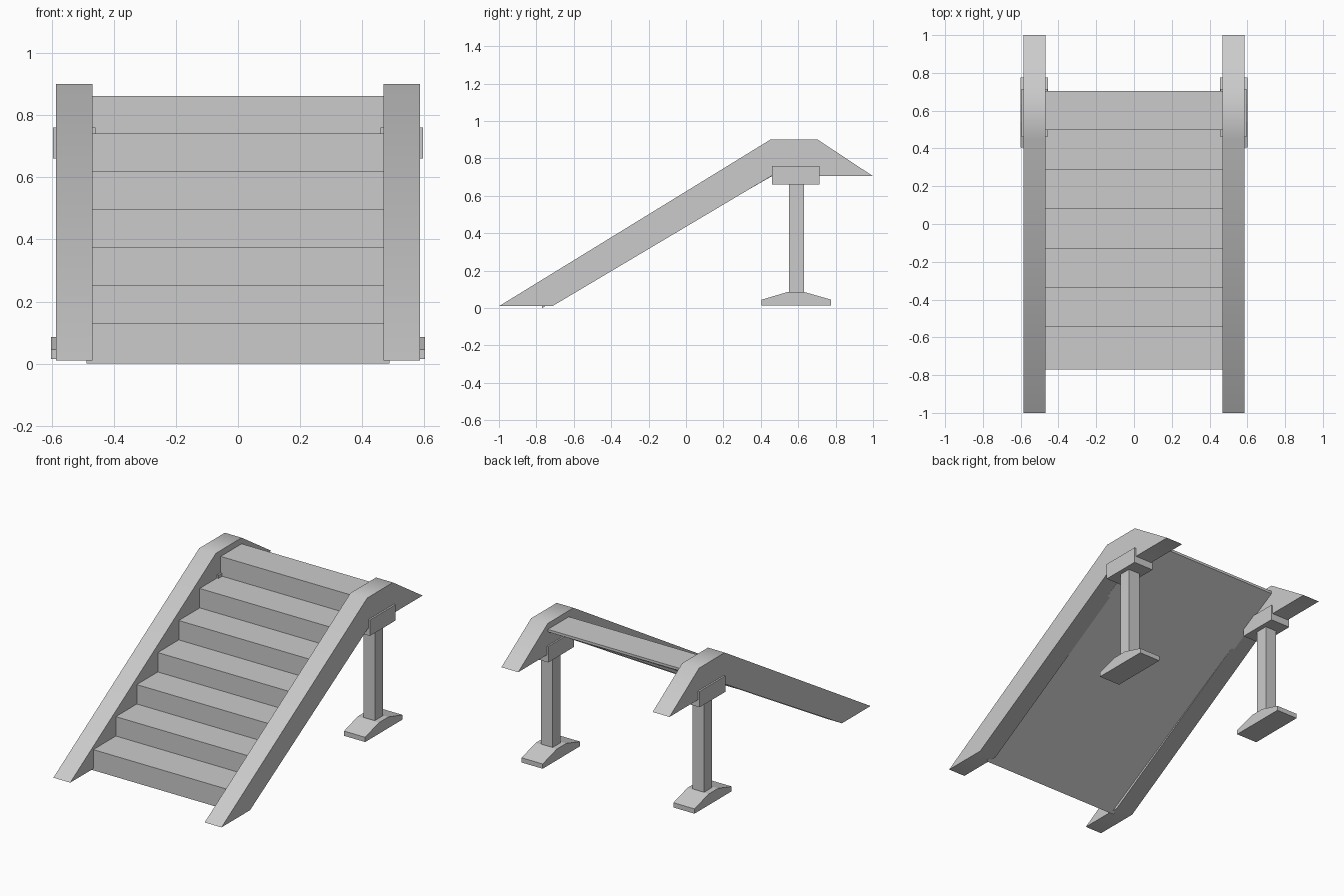
import bpy, bmesh, math

if "Cube" in bpy.data.objects:
    bpy.data.objects.remove(bpy.data.objects["Cube"])

grey = bpy.data.materials.new("plain grey")
grey.diffuse_color = (0.6, 0.6, 0.6, 1)
grey.use_nodes = True
grey.node_tree.nodes["Principled BSDF"].inputs["Base Color"].default_value = grey.diffuse_color


def prism(name, profile, x0, x1, smooth=False):
    """Extrude a (y, z) side profile from x0 to x1."""
    bm = bmesh.new()
    face = bm.faces.new([bm.verts.new((x0, y, z)) for y, z in profile])
    ext = bmesh.ops.extrude_face_region(bm, geom=[face])
    for v in ext["geom"]:
        if isinstance(v, bmesh.types.BMVert):
            v.co.x = x1
    bmesh.ops.recalc_face_normals(bm, faces=bm.faces)
    mesh = bpy.data.meshes.new(name)
    bm.to_mesh(mesh)
    bm.free()
    mesh.materials.append(grey)
    obj = bpy.data.objects.new(name, mesh)
    bpy.context.collection.objects.link(obj)
    if smooth:
        bpy.ops.object.select_all(action='DESELECT')
        obj.select_set(True)
        bpy.context.view_layer.objects.active = obj
        bpy.ops.object.shade_smooth_by_angle(angle=math.radians(40))
    return obj


def rect(y0, y1, z0, z1):
    return [(y0, z0), (y1, z0), (y1, z1), (y0, z1)]


# Flight of seven steps with a flat sloping underside
STEPS, RISE, RUN, BACK = 7, 0.122, 0.2085, 0.705
steps = [(-0.77, 0.0)]
for i in range(STEPS):
    y = -0.77 if i == 0 else BACK - RUN * (STEPS - i)
    z = 0.008 + RISE * (i + 1)
    if i:
        steps.append((y, z - RISE))
    steps.append((y, z))
steps += [(BACK, 0.862), (BACK, 0.846)]
prism("steps", steps, -0.488, 0.488)

# Side parts, built once for each side
stringer = [(-1, 0.01), (-0.715, 0.01), (0.455, 0.705),
            (1, 0.705), (0.705, 0.9), (0.45, 0.9)]
foot = [(0.405, 0.015), (0.775, 0.015), (0.775, 0.045),
        (0.635, 0.085), (0.54, 0.085), (0.405, 0.045)]
for side, s in (("left", -1), ("right", 1)):
    prism(side + "_stringer", stringer, s * 0.468, s * 0.585, smooth=True)
    prism(side + "_bracket", rect(0.46, 0.715, 0.66, 0.76), s * 0.458, s * 0.596)
    prism(side + "_post", rect(0.55, 0.63, 0.08, 0.67), s * 0.487, s * 0.567)
    prism(side + "_foot", foot, s * 0.455, s * 0.602)
